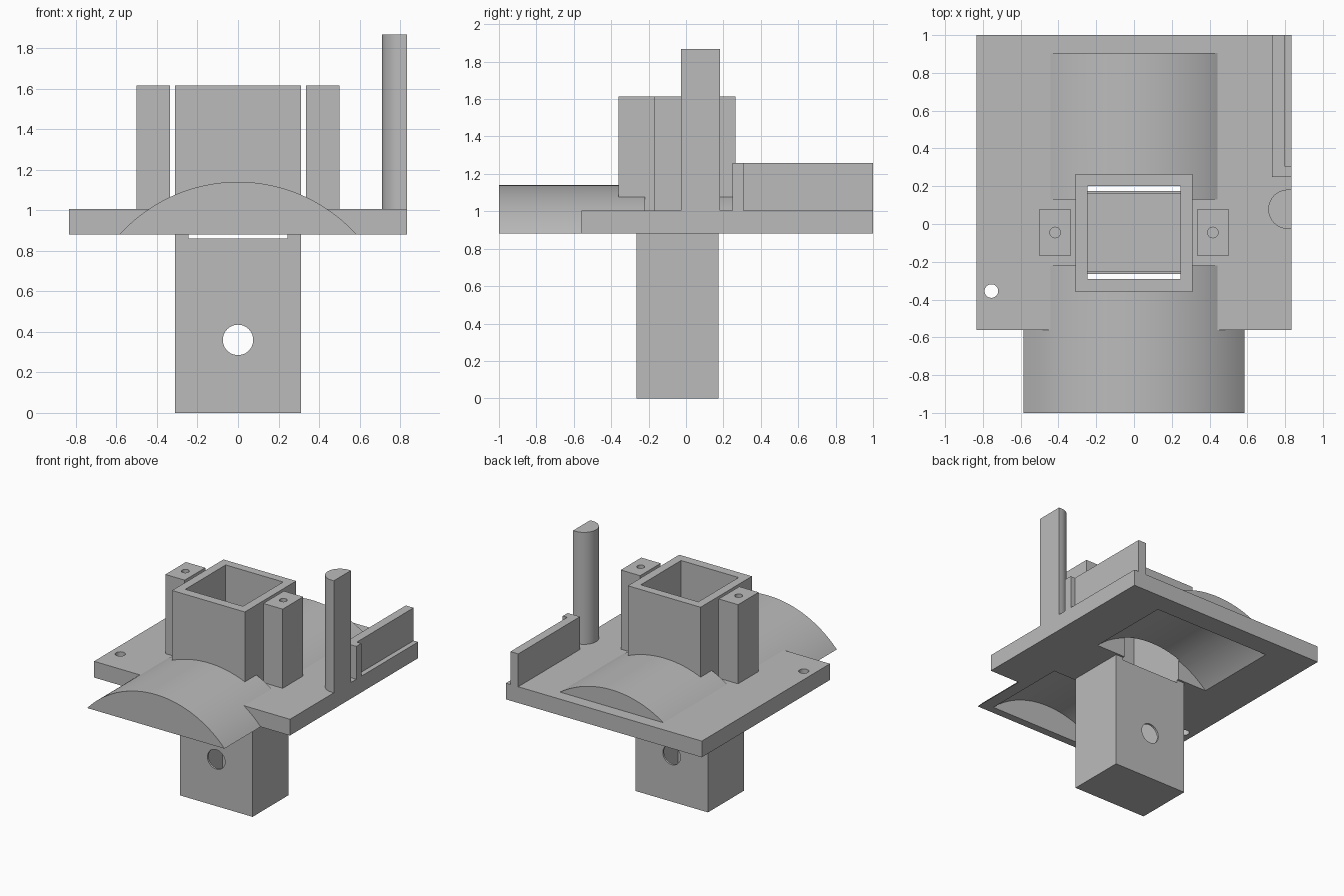
import bpy
import bmesh
import math
from mathutils import Matrix

if "Cube" in bpy.data.objects:
    bpy.data.objects.remove(bpy.data.objects["Cube"])

grey = bpy.data.materials.new("plain grey")
grey.use_nodes = True
COLOUR = (0.5, 0.5, 0.5, 1)
grey.diffuse_color = COLOUR
grey.node_tree.nodes["Principled BSDF"].inputs["Base Color"].default_value = COLOUR


def finish(name, bm):
    bmesh.ops.recalc_face_normals(bm, faces=bm.faces)
    mesh = bpy.data.meshes.new(name)
    bm.to_mesh(mesh)
    bm.free()
    mesh.materials.append(grey)
    obj = bpy.data.objects.new(name, mesh)
    bpy.context.collection.objects.link(obj)
    return obj


def box(name, x, y, z):
    bm = bmesh.new()
    size = Matrix.Diagonal((x[1] - x[0], y[1] - y[0], z[1] - z[0], 1))
    mid = Matrix.Translation([(a + b) / 2 for a, b in (x, y, z)])
    bmesh.ops.create_cube(bm, size=1, matrix=mid @ size)
    return finish(name, bm)


def prism(name, points, offset):
    bm = bmesh.new()
    face = bm.faces.new([bm.verts.new(p) for p in points])
    new = bmesh.ops.extrude_face_region(bm, geom=[face])["geom"]
    verts = [v for v in new if isinstance(v, bmesh.types.BMVert)]
    bmesh.ops.translate(bm, verts=verts, vec=offset)
    return finish(name, bm)


def arc(radius, start, end, steps):
    for i in range(steps + 1):
        a = start + (end - start) * i / steps
        yield radius * math.cos(a), radius * math.sin(a)


def rod_y(name, radius, z, y, steps=48):
    ring = list(arc(radius, 0, math.tau, steps))[:-1]
    return prism(name, [(u, y[0], z + v) for u, v in ring], (0, y[1] - y[0], 0))


def rod_z(name, radius, x, y, z, steps=32):
    ring = list(arc(radius, 0, math.tau, steps))[:-1]
    return prism(name, [(x + u, y + v, z[0]) for u, v in ring], (0, 0, z[1] - z[0]))


def activate(obj):
    bpy.ops.object.select_all(action="DESELECT")
    obj.select_set(True)
    bpy.context.view_layer.objects.active = obj


def combine(obj, others, operation="DIFFERENCE"):
    activate(obj)
    for other in others:
        mod = obj.modifiers.new("cut", "BOOLEAN")
        mod.operation = operation
        mod.solver = "EXACT"
        mod.object = other
        bpy.ops.object.modifier_apply(modifier=mod.name)


def discard(objects):
    for obj in objects:
        bpy.data.objects.remove(obj)


BASE, DECK, TOP = 0.88, 1.005, 1.615
EDGE = 0.835
R_OUT, R_IN, AXIS = 0.788, 0.722, 0.352

# Base plate
plate = box("base_plate", (-EDGE, EDGE), (-0.56, 1), (BASE, DECK))

# Arched covers in front of and behind the tower
half = math.acos((BASE - AXIS) / R_OUT)
arches = []
for name, y0, y1 in (("front_arch", -1, -0.22), ("back_arch", 0.13, 0.905)):
    curve = arc(R_OUT, math.pi / 2 - half, math.pi / 2 + half, 48)
    arches.append(prism(name, [(u, y0, AXIS + v) for u, v in curve], (0, y1 - y0, 0)))

# Square tower with a narrower stem below the plate
tower = box("tower", (-0.31, 0.31), (-0.36, 0.265), (BASE, TOP))
stem = box("stem", (-0.31, 0.31), (-0.265, 0.175), (0, DECK + 0.01))
combine(tower, [stem], "UNION")
discard([stem])

# Hollows: tunnels under the arches, tower shaft, and round holes
cutters = [
    rod_y("front_tunnel", R_IN, AXIS, (-0.94, -0.28), 96),
    rod_y("back_tunnel", R_IN, AXIS, (0.19, 0.845), 96),
    box("shaft", (-0.245, 0.245), (-0.29, 0.2), (0.86, 1.8)),
    box("stem_shaft", (-0.245, 0.245), (-0.25, 0.16), (0.06, 1.7)),
    rod_y("cross_hole", 0.075, 0.36, (-0.5, 0.5)),
    rod_z("plate_hole", 0.036, -0.755, -0.355, (0.7, 1.2)),
]
for part in [plate, tower] + arches:
    combine(part, cutters)
discard(cutters)

# Screw posts on both sides of the tower
posts = []
for side, name in ((1, "left_screw_post"), (-1, "right_screw_post")):
    x = sorted((side * 0.335, side * 0.5))
    post = box(name, x, (-0.17, 0.08), (DECK, TOP))
    pilot = rod_z("pilot", 0.028, side * 0.4175, -0.045, (TOP - 0.3, TOP + 0.1))
    combine(post, [pilot])
    discard([pilot])
    posts.append(post)

# Tall half-round pillar at the plate edge
R_PILLAR = 0.104
cx, cy = 0.815, 0.078
outline = [(cx + u, cy + v, DECK) for u, v in arc(R_PILLAR, math.pi / 2, math.pi * 1.5, 32)]
outline += [(EDGE, cy - R_PILLAR, DECK), (EDGE, cy + R_PILLAR, DECK)]
pillar = prism("half_round_pillar", outline, (0, 0, 1.868 - DECK))

# Side rail with a short lip at its front end
rail = [(0.73, 0.248), (EDGE, 0.248), (EDGE, 0.308), (0.797, 0.308), (0.797, 1), (0.73, 1)]
side_rail = prism("side_rail", [(x, y, DECK) for x, y in rail], (0, 0, 1.258 - DECK))

for part in [plate, tower, pillar, side_rail] + arches + posts:
    activate(part)
    bpy.ops.object.shade_smooth_by_angle(angle=math.radians(25))
